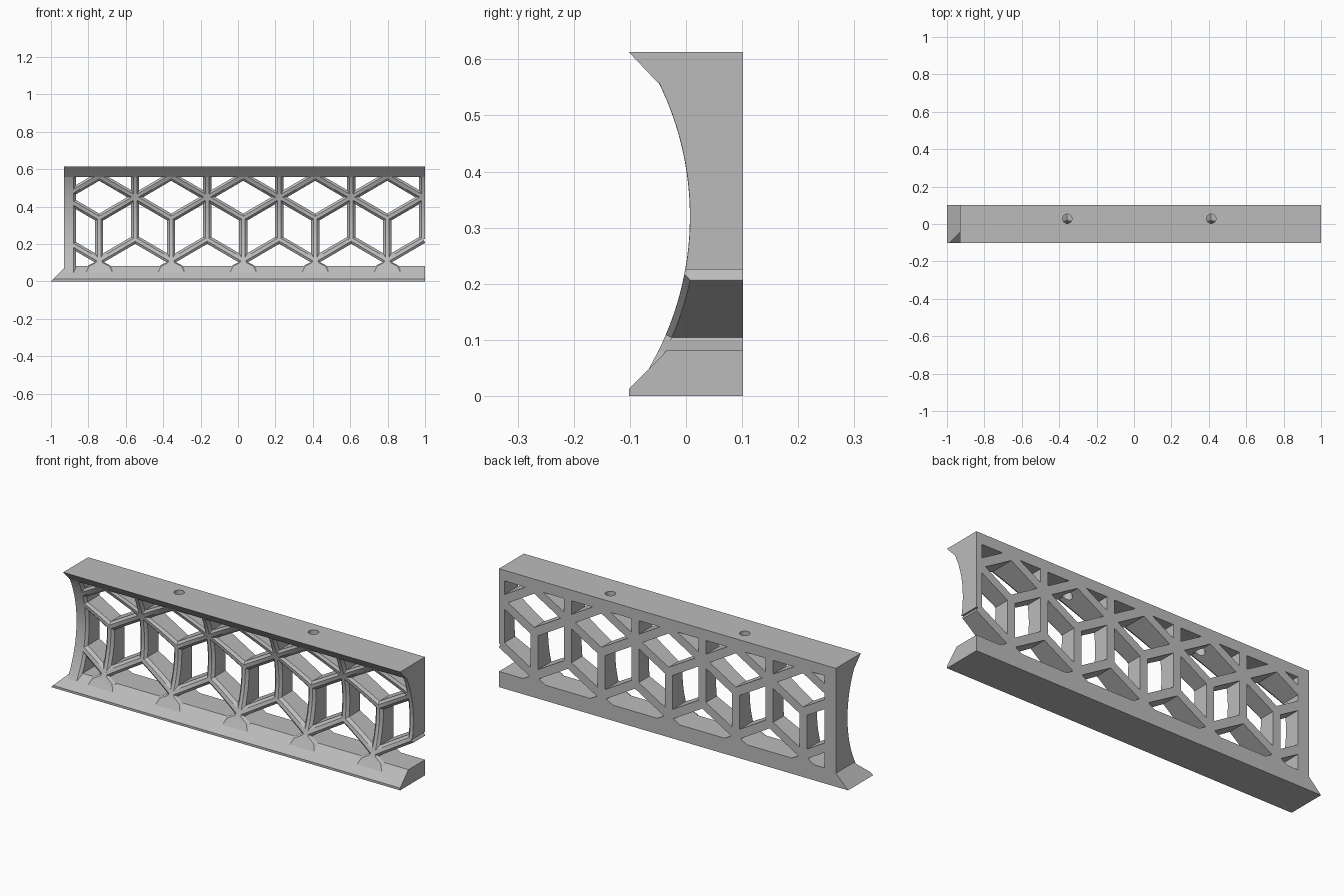
import bpy, bmesh, math
from mathutils import Vector

if "Cube" in bpy.data.objects:
    bpy.data.objects.remove(bpy.data.objects["Cube"])

LEFT, RIGHT, BACK, HEIGHT = -0.93, 1.0, 0.102, 0.613
PITCH, RISE = 0.385, 0.1125          # lattice column spacing and level height
FIRST, BASE = -0.742, 0.1125         # first lattice column and lowest node level
HALF, CHAMFER = 0.0215, 0.0125       # strut half width and front edge chamfer

grey = bpy.data.materials.new("plain_grey")
grey.use_nodes = True
grey.diffuse_color = (0.5, 0.5, 0.5, 1)
grey.node_tree.nodes["Principled BSDF"].inputs["Base Color"].default_value = (0.5, 0.5, 0.5, 1)
parts = []


def front(z):
    """Concave front surface shared by the post and the lattice."""
    return 0.007 - 0.54 + math.sqrt(0.54 ** 2 - (z - 0.32) ** 2)


def clip(bm, point, normal):
    """Cut away what lies beyond a plane and close the opening."""
    cut = bmesh.ops.bisect_plane(bm, geom=bm.verts[:] + bm.edges[:] + bm.faces[:],
                                 plane_co=point, plane_no=normal, clear_outer=True)
    edges = [e for e in cut["geom_cut"] if isinstance(e, bmesh.types.BMEdge)]
    if edges:
        bmesh.ops.holes_fill(bm, edges=edges, sides=0)


def finish(name, bm):
    bmesh.ops.recalc_face_normals(bm, faces=bm.faces)
    mesh = bpy.data.meshes.new(name)
    bm.to_mesh(mesh)
    bm.free()
    mesh.materials.append(grey)
    obj = bpy.data.objects.new(name, mesh)
    bpy.context.scene.collection.objects.link(obj)
    parts.append(obj)
    return obj


def skin(bm, rings):
    """Join equal rings of points into a closed solid."""
    rings = [[bm.verts.new(p) for p in ring] for ring in rings]
    count = len(rings[0])
    for a, b in zip(rings, rings[1:]):
        for i in range(count):
            j = (i + 1) % count
            bm.faces.new((a[i], a[j], b[j], b[i]))
    bm.faces.new(rings[0])
    bm.faces.new(rings[-1])


def bar(name, profile, x0, x1, mitre=False):
    bm = bmesh.new()
    skin(bm, [[(x, y, z) for y, z in profile] for x in (x0, x1)])
    if mitre:
        clip(bm, (x0, 0, 0), (-1, 0, 1))
    return finish(name, bm)


def chamfered(half):
    """Strut section as (offset, depth behind the front); None is the back."""
    return [(-half, None), (-half, CHAMFER), (CHAMFER - half, 0),
            (half - CHAMFER, 0), (half, CHAMFER), (half, None)]


def sweep(name, stations, section=chamfered, x0=-0.92):
    """Sweep a section along (x, z, half width) stations, following the front."""
    run = Vector((stations[-1][0] - stations[0][0], stations[-1][1] - stations[0][1]))
    run.normalize()
    side = Vector((run.y, -run.x))
    rings = []
    for x, z, half in stations:
        ring = []
        for u, depth in section(half):
            px, pz = x + u * side.x, z + u * side.y
            ring.append((px, BACK if depth is None else front(pz) + depth, pz))
        rings.append(ring)
    bm = bmesh.new()
    skin(bm, rings)
    clip(bm, (RIGHT, 0, 0), (1, 0, 0))
    clip(bm, (x0, 0, 0), (-1, 0, 0))
    return finish(name, bm)


def strut(name, xa, za, xb, zb, steps=10):
    return sweep(name, [(xa + (xb - xa) * i / steps, za + (zb - za) * i / steps, HALF)
                        for i in range(steps + 1)])


# Frame: mitred sill, top rail and one concave post
bar("bottom_bar", [(-BACK, 0), (-BACK, 0.012), (-0.034, 0.081), (BACK, 0.081), (BACK, 0)],
    -1, RIGHT, mitre=True)
top_bar = bar("top_bar", [(-BACK, HEIGHT), (-0.05, 0.558), (BACK, 0.558), (BACK, HEIGHT)],
              LEFT, RIGHT)


def post_section(half):
    return [(-half, None), (-half, 0), (half - CHAMFER, 0), (half, CHAMFER), (half, None)]


sweep("end_post", [(LEFT + 0.032, 0.03 + 0.57 * i / 24, 0.032) for i in range(25)],
      post_section, x0=LEFT - 0.05)

# Lattice of rhombs and hexagons
drilled = [top_bar]
levels = [BASE + RISE * i for i in range(5)]
for col in range(5):
    x = FIRST + PITCH * col
    strut(f"lower_upright_{col}", x, levels[0], x, levels[2])
    strut(f"upper_upright_{col}", x + PITCH / 2, levels[1], x + PITCH / 2, 0.58, 18)
    for label, sign in (("right", -1), ("left", 1)):
        xs = x + sign * PITCH / 2
        strut(f"low_brace_{label}_{col}", x, levels[0], xs, levels[1])
        strut(f"mid_brace_{label}_{col}", x, levels[2], xs, levels[3])
        high = strut(f"high_brace_{label}_{col}", x, levels[4], xs, levels[3])
        if col in (1, 3):
            drilled.append(high)
    # Flared foot where the lattice meets the sill
    sweep(f"lattice_foot_{col}", [(x, 0.045, 0.085), (x, 0.08, 0.067),
                                  (x, 0.1, 0.03), (x, 0.116, 0.0215)])

# Screw holes through the top rail and the nodes below it
for col in (1, 3):
    bpy.ops.mesh.primitive_cylinder_add(vertices=32, radius=0.025, depth=0.3,
                                        location=(FIRST + PITCH * col, 0.028, 0.57))
    cutter = bpy.context.object
    cutter.name = "hole_cutter"
    cutter.hide_render = True
    for obj in drilled:
        mod = obj.modifiers.new("screw_hole", "BOOLEAN")
        mod.operation = "DIFFERENCE"
        mod.solver = "EXACT"
        mod.object = cutter
    bpy.context.view_layer.update()
    graph = bpy.context.evaluated_depsgraph_get()
    for obj in drilled:
        mesh = bpy.data.meshes.new_from_object(obj.evaluated_get(graph))
        obj.modifiers.clear()
        obj.data = mesh
    bpy.data.objects.remove(cutter)

# Smooth the curved faces and keep the chamfers crisp
bpy.ops.object.select_all(action="DESELECT")
for obj in parts:
    obj.select_set(True)
bpy.context.view_layer.objects.active = top_bar
bpy.ops.object.shade_smooth_by_angle(angle=math.radians(18))
